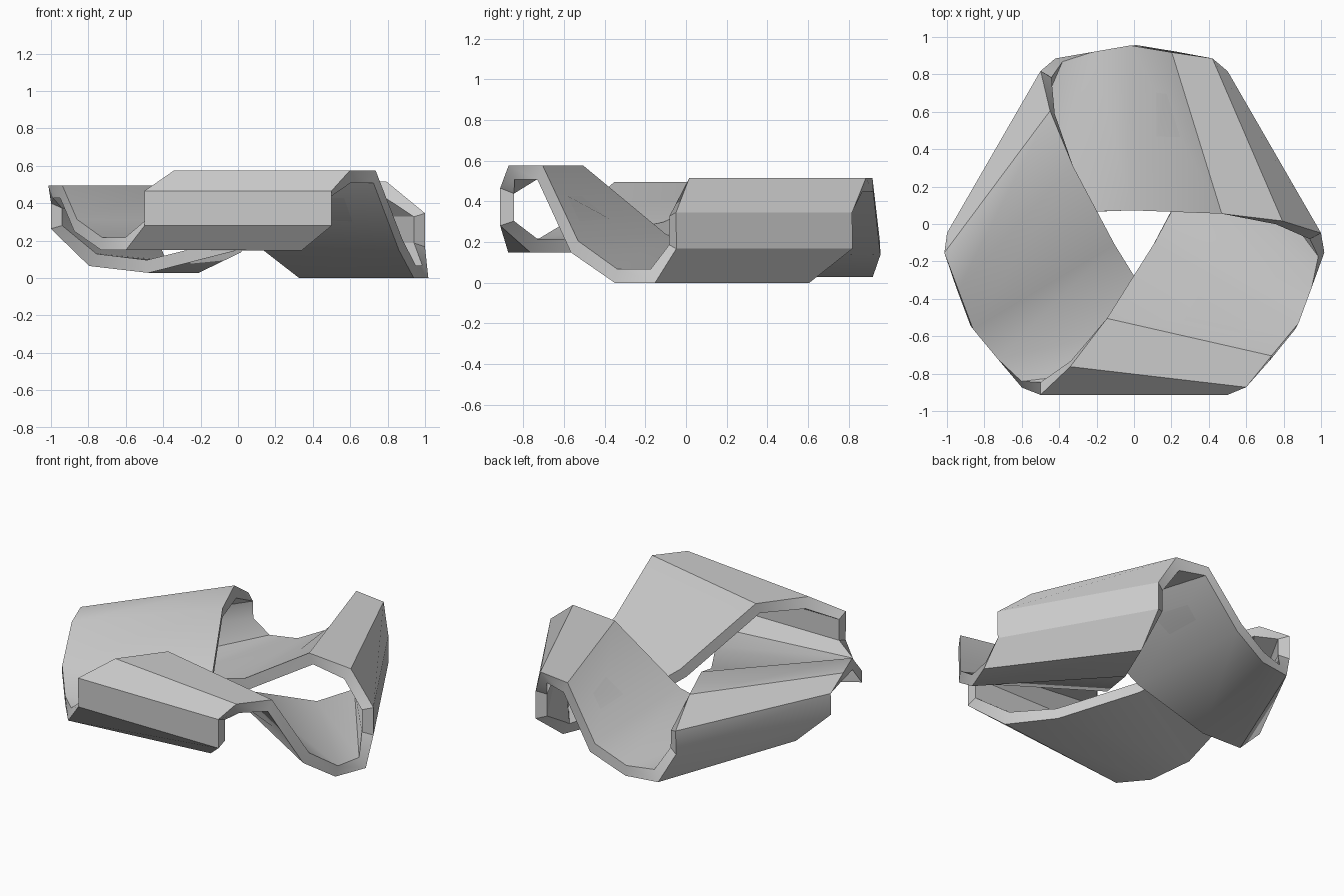
import bpy, bmesh, math
from mathutils import Vector, Matrix

if "Cube" in bpy.data.objects:
    bpy.data.objects.remove(bpy.data.objects["Cube"])

HALF = 0.034              # half of the band thickness
CENTRE = Vector((0, -0.048, 0))
AXIS = Vector((math.cos(math.radians(-30)), math.sin(math.radians(-30))))


def mirrored(p):
    """Plan reflection that swaps the two folds of a panel."""
    p = Vector(p)
    return tuple(2 * p.dot(AXIS) * AXIS - p)


# Plan of one panel: (inner edge, outer edge) pairs from fold to fold
half_plan = [((-0.5, -0.832), (0.5, -0.832)),
             ((-0.34, -0.70), (0.60, -0.81)),
             ((-0.15, -0.47), (0.73, -0.67))]
plan = half_plan + [((0.10, -0.07), (0.87, -0.50))]
plan += [(mirrored(a), mirrored(b)) for a, b in reversed(half_plan)]

# Heights (inner, outer) at each station, per panel
heights = [
    # right panel: front fold top -> right fold bottom
    [(.455, .455), (.545, .545), (.545, .545), (.215, .18), (.037, .037), (.037, .037), (.18, .18)],
    # back panel: right fold top -> left fold bottom
    [(.34, .34), (.485, .485), (.485, .485), (.19, .17), (.065, .065), (.10, .065), (.275, .215)],
    # left panel: left fold top -> front fold bottom
    [(.345, .39), (.465, .465), (.465, .465), (.27, .285), (.185, .187), (.185, .187), (.295, .295)],
]

# Stations around the loop; edges stay continuous by swapping sides per panel
stations = []
for k, panel in enumerate(heights):
    rot = Matrix.Rotation(math.radians(120 * k), 3, 'Z')
    for (a, b), (za, zb) in zip(plan, panel):
        stations.append([rot @ Vector((*a, za)) + CENTRE,
                         rot @ Vector((*b, zb)) + CENTRE])
# the left fold heights are listed back-end first
N = len(stations)
# inner edge of one panel joins the edge at the same end of the fold
for k in range(1, 3):
    prev = stations[7 * k - 1]
    cur = stations[7 * k]
    if (prev[0] - cur[0]).length > (prev[0] - cur[1]).length:
        for i in range(7 * k, 7 * k + 7):
            stations[i].reverse()
double = stations + [[b, a] for a, b in stations]
if (stations[-1][0] - stations[0][0]).length < (stations[-1][0] - stations[0][1]).length:
    double = stations * 2
    SHIFT = 0
else:
    SHIFT = 2


def face_normal(i):
    (a0, b0), (a1, b1) = double[i % (2 * N)], double[(i + 1) % (2 * N)]
    return ((b0 - a0) + (b1 - a1)).cross((a1 - a0) + (b1 - b0)).normalized()


# Thick band, mitred at each crease, closed with a half turn
bm = bmesh.new()
rings = []
for i in range(N):
    n0, n1 = face_normal(i - 1), face_normal(i)
    off = (n0 + n1) * (HALF / max(0.5, 1 + n0.dot(n1)))
    a, b = double[i]
    rings.append([bm.verts.new(p) for p in (a + off, b + off, b - off, a - off)])
rings.append([rings[0][(j + SHIFT) % 4] for j in range(4)])
for r0, r1 in zip(rings, rings[1:]):
    for j in range(4):
        m = (j + 1) % 4
        bm.faces.new((r0[j], r0[m], r1[m], r1[j]))
bmesh.ops.recalc_face_normals(bm, faces=bm.faces[:])

# Stand it on the ground
low = min(v.co.z for v in bm.verts)
bmesh.ops.translate(bm, verts=bm.verts[:], vec=(0, 0, -low))

mesh = bpy.data.meshes.new("folded_band")
bm.to_mesh(mesh)
bm.free()
band = bpy.data.objects.new("folded_band", mesh)
bpy.context.collection.objects.link(band)
bpy.context.view_layer.objects.active = band
band.select_set(True)
bpy.ops.object.shade_smooth_by_angle(angle=math.radians(30))
